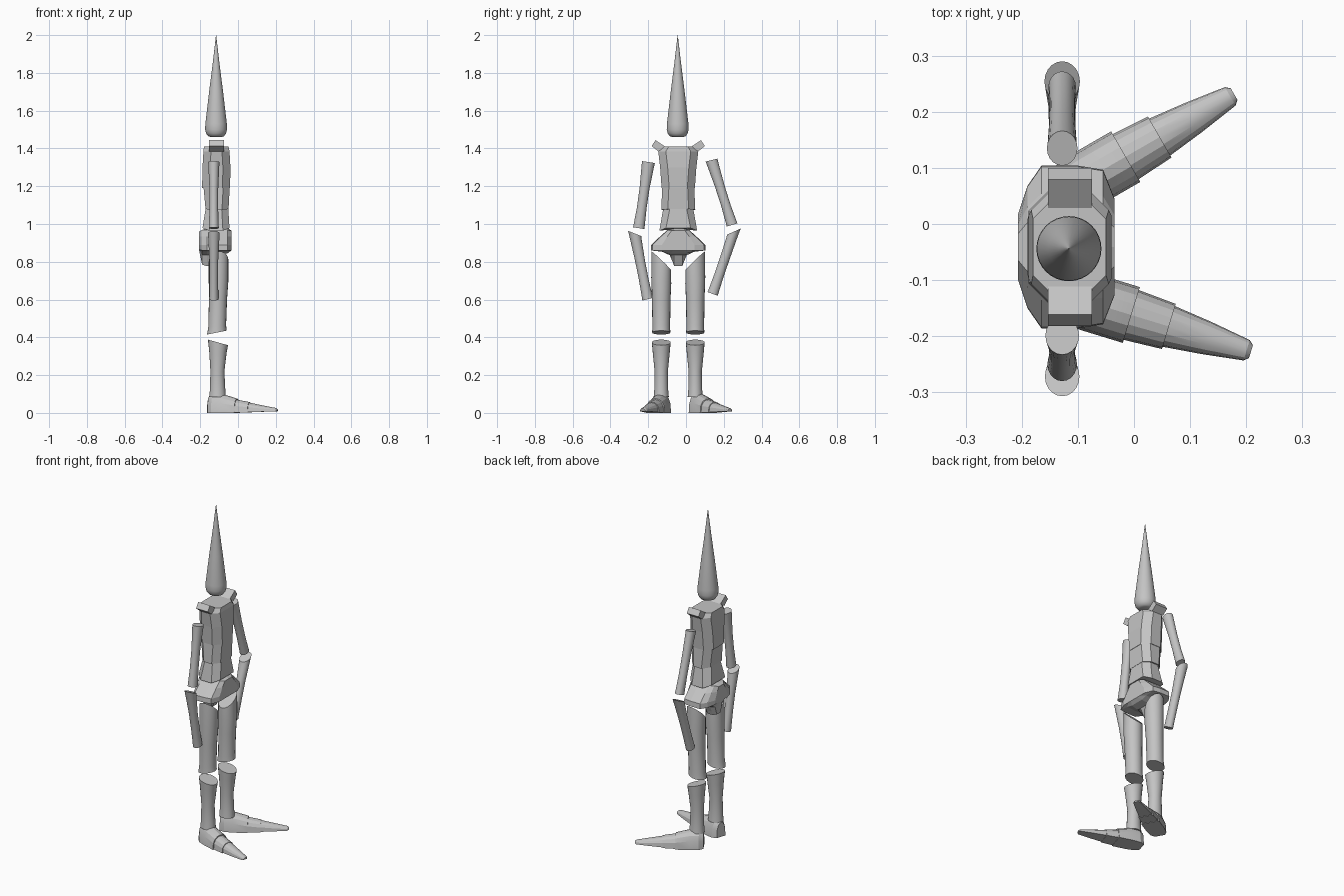
import bpy, bmesh, math
from mathutils import Vector, Matrix

if "Cube" in bpy.data.objects:
    bpy.data.objects.remove(bpy.data.objects["Cube"], do_unlink=True)

grey = bpy.data.materials.new("plain grey")
grey.use_nodes = True
grey.diffuse_color = (0.55, 0.55, 0.55, 1)
grey.node_tree.nodes["Principled BSDF"].inputs["Base Color"].default_value = (0.55, 0.55, 0.55, 1)

CX, CY = -0.116, -0.041     # body axis


def loft(name, rings, smooth=None):
    """Skin a list of equal-length point rings and cap both ends."""
    bm = bmesh.new()
    rows = [[bm.verts.new(p) for p in ring] for ring in rings]
    n = len(rows[0])
    for a, b in zip(rows, rows[1:]):
        for i in range(n):
            j = (i + 1) % n
            bm.faces.new((a[i], a[j], b[j], b[i]))
    bm.faces.new(rows[0][::-1])
    bm.faces.new(rows[-1])
    bmesh.ops.recalc_face_normals(bm, faces=bm.faces)
    mesh = bpy.data.meshes.new(name)
    bm.to_mesh(mesh)
    bm.free()
    mesh.materials.append(grey)
    obj = bpy.data.objects.new(name, mesh)
    bpy.context.collection.objects.link(obj)
    if smooth:
        bpy.ops.object.select_all(action='DESELECT')
        obj.select_set(True)
        bpy.context.view_layer.objects.active = obj
        bpy.ops.object.shade_smooth_by_angle(angle=math.radians(smooth))
    return obj


def ellipse(x, y, z, rx, ry, tilt_x=0, tilt_y=0, sides=20):
    """Horizontal ring whose height may slope along x and y."""
    ring = []
    for i in range(sides):
        a = math.tau * i / sides
        dx, dy = rx * math.cos(a), ry * math.sin(a)
        ring.append((x + dx, y + dy, z + tilt_x * dx + tilt_y * dy))
    return ring


def octagon(z, x0, x1, half, cut, arch=0):
    """Chamfered rectangle; arch lowers the outer corners."""
    pts = [(x1, half - cut), (x1 - cut, half), (x0 + cut, half), (x0, half - cut)]
    pts += [(x, -y) for x, y in reversed(pts)]
    return [(x, CY + y, z - arch * abs(y) / half) for x, y in pts]


# Head: tall spike with a rounded base
head = [(1.46, .028), (1.465, .042), (1.48, .053), (1.5, .058), (1.53, .057),
        (1.7, .037), (1.85, .018), (2.0, .0005)]
loft("head", [ellipse(CX, CY - .003, z, r, r, sides=32) for z, r in head], 50)

# Torso: three stacked chamfered blocks
loft("chest", [octagon(1.19, -.19, -.042, .088, .04),
               octagon(1.3, -.188, -.04, .096, .04),
               octagon(1.385, -.183, -.045, .106, .04),
               octagon(1.41, -.18, -.05, .09, .04)])
loft("midriff", [octagon(1.085, -.172, -.05, .09, .035, .01),
                 octagon(1.19, -.182, -.044, .085, .035)])
loft("belly", [octagon(1.005, -.188, -.045, .1, .035, .04),
               octagon(1.09, -.17, -.052, .078, .035)])

# Shoulder wings flaring from the top of the chest
for side, label in ((1, "left"), (-1, "right")):
    profile = [(.141, 1.413), (.12, 1.444), (.067, 1.408), (.106, 1.385)]
    loft("shoulder_" + label,
         [[(x, CY + side * y, z) for y, z in profile] for x in (-.153, -.075)])

# Pelvis: brief-shaped profile swept from back to front
half = [(0, .985), (.058, .968), (.095, .935), (.143, .89), (.145, .86),
        (.085, .853), (.045, .835), (.03, .8), (.022, .777)]
profile = half + [(-y, z) for y, z in reversed(half[1:])]
stations = [(-.207, .4, .865, .96), (-.19, .75, .785, .968), (-.165, 1, .775, .98),
            (-.13, 1, .775, .985), (-.1, 1, .835, .985), (-.055, .95, .845, .98),
            (-.035, .6, .86, .965)]
loft("pelvis", [[(x, CY + y * s, min(max(z, low), high)) for y, z in profile]
                for x, s, low, high in stations])

# Legs: thigh, shin and a splayed three-piece foot
FOOT = {"heel": [(-.045, .03, .088, 0), (-.02, .047, .1, 0), (.03, .052, .1, 0), (.11, .052, .076, 0)],
        "instep": [(.1, .047, .07, .002), (.18, .042, .055, .002)],
        "toe": [(.17, .039, .052, .004), (.25, .03, .034, .006), (.325, .019, .018, .008),
                (.333, .012, .01, .01)]}
for side, label, heel_y, turn in ((1, "left", .065, 30), (-1, "right", -.13, -17)):
    y = CY + side * .09
    loft("thigh_" + label, [
        ellipse(-.112, y, .425, .052, .048, .2),
        ellipse(-.11, y, .46, .047, .047, .1),
        ellipse(-.106, y, .6, .048, .049),
        ellipse(-.103, y, .7, .052, .053, 0, side * .3),
        ellipse(-.103, y, .805, .052, .052, .1, side * .95)], 40)
    loft("shin_" + label, [
        ellipse(-.108, y, .085, .044, .04),
        ellipse(-.108, y, .12, .041, .037),
        ellipse(-.109, y, .22, .037, .035),
        ellipse(-.106, y, .32, .046, .045),
        ellipse(-.106, y, .373, .053, .05, -.28)], 40)
    place = Matrix.Translation((-.11, heel_y, 0)) @ Matrix.Rotation(math.radians(turn), 4, 'Z')
    for part, rows in FOOT.items():
        rings = []
        for d, w, h, base in rows:
            arcs = [math.pi * i / 8 for i in range(9)]
            rings.append([place @ Vector((d, w * math.cos(a), base + h * max(math.sin(a), 0) ** .7))
                          for a in arcs])
        loft("foot_" + part + "_" + label, rings, 20)


def bone(name, top, bottom, r_top, r_mid, r_end, tilt_top, tilt_end):
    """Slim limb with flared ends."""
    rings = []
    for t, r, tilt in ((0, r_end, tilt_end), (.08, r_end * .96, tilt_end), (.3, r_mid, 0),
                       (.6, r_mid * 1.02, 0), (.92, r_top * .95, tilt_top), (1, r_top, tilt_top)):
        p = Vector(bottom).lerp(Vector(top), t)
        rings.append(ellipse(*p, r * .88, r, 0, tilt))
    loft(name, rings, 40)


# Arms
bone("upper_arm_left", (-.128, .135, 1.338), (-.128, .244, .995), .031, .026, .028, .25, .3)
bone("upper_arm_right", (-.128, -.199, 1.328), (-.128, -.25, .978), .034, .026, .03, -.15, -.15)
bone("forearm_left", (-.128, .254, .96), (-.128, .141, .63), .036, .027, .027, .45, -.35)
bone("forearm_right", (-.128, -.272, .95), (-.128, -.203, .602), .035, .026, .028, -.4, .25)
